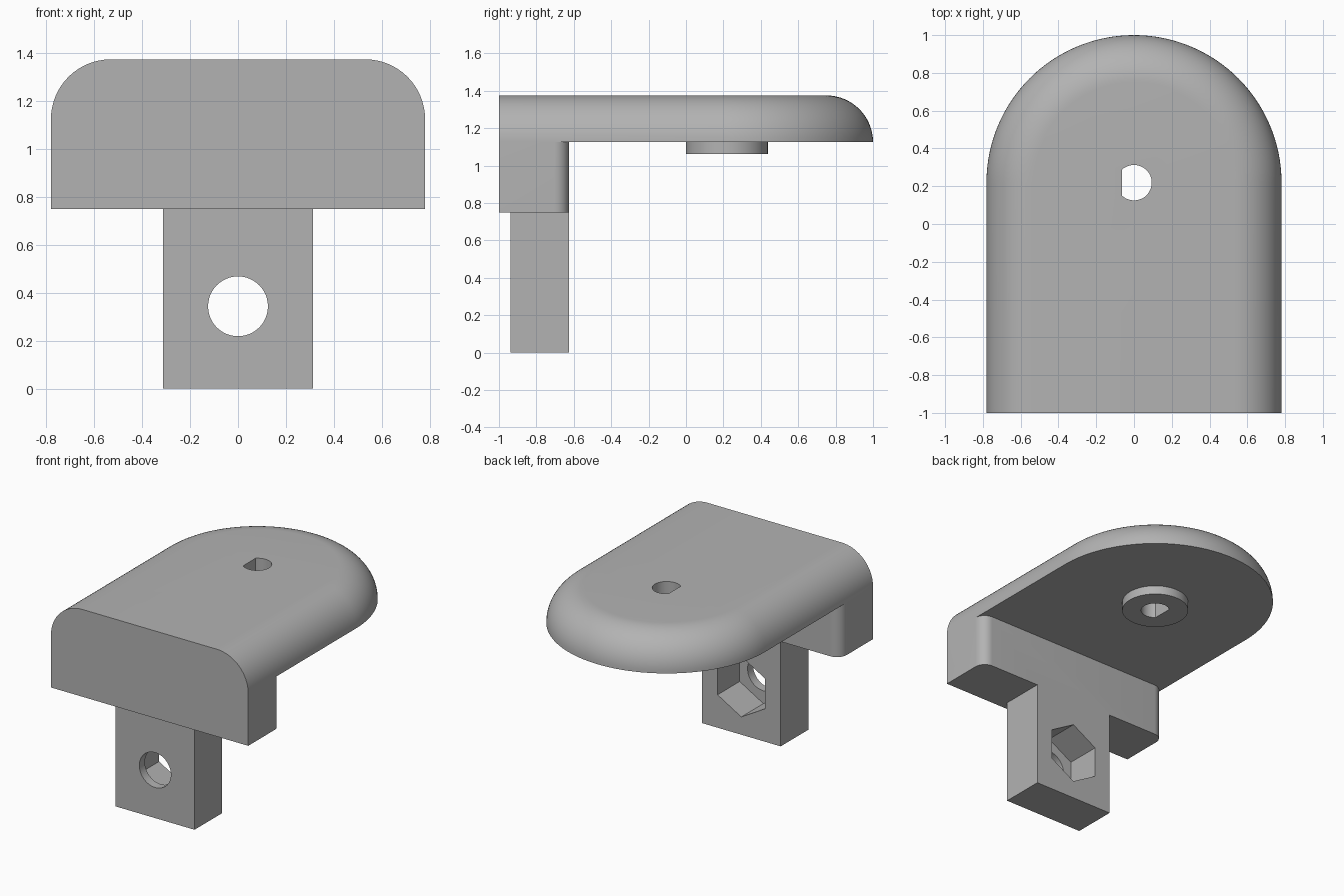
import bpy, bmesh
from math import sin, cos, pi, sqrt, radians, asin
from mathutils import Vector

old = bpy.data.objects.get("Cube")
if old:
    bpy.data.objects.remove(old, do_unlink=True)

U = 1 / 16            # design unit
HALF_W = 12.5 * U     # half width of the plate
CY = 3.5 * U          # centre of the rounded end
FRONT = -1.0
PLATE_Z, TOP_Z = 18 * U, 22 * U
BLOCK_Z, BACK = 12 * U, -10 * U
HOLE_Z = 5.5 * U

grey = bpy.data.materials.new("grey plastic")
grey.use_nodes = True
colour = (0.45, 0.45, 0.45, 1)
grey.diffuse_color = colour
grey.node_tree.nodes["Principled BSDF"].inputs["Base Color"].default_value = colour


def loft(name, rings):
    """Closed solid through a stack of equal-length rings."""
    bm = bmesh.new()
    loops = [[bm.verts.new(p) for p in ring] for ring in rings]
    n = len(loops[0])
    for a, b in zip(loops, loops[1:]):
        for i in range(n):
            j = (i + 1) % n
            bm.faces.new((a[i], a[j], b[j], b[i]))
    bm.faces.new(loops[0][::-1])
    bm.faces.new(loops[-1])
    bmesh.ops.recalc_face_normals(bm, faces=bm.faces)
    mesh = bpy.data.meshes.new(name)
    bm.to_mesh(mesh)
    bm.free()
    mesh.materials.append(grey)
    obj = bpy.data.objects.new(name, mesh)
    bpy.context.collection.objects.link(obj)
    return obj


def arc(cx, cy, r, start, end, steps):
    return [(cx + r * cos(start + (end - start) * i / steps),
             cy + r * sin(start + (end - start) * i / steps))
            for i in range(steps + 1)]


def upright(name, outline, z0, z1):
    return loft(name, [[Vector((x, y, z)) for x, y in outline] for z in (z0, z1)])


def through(name, outline, y0, y1):
    """Extrude an x-z outline along y."""
    return loft(name, [[Vector((x, y, z)) for x, z in outline] for y in (y0, y1)])


def combine(target, other, operation):
    mod = target.modifiers.new(operation, "BOOLEAN")
    mod.operation, mod.solver, mod.object = operation, "EXACT", other
    bpy.context.view_layer.objects.active = target
    bpy.ops.object.modifier_apply(modifier=mod.name)
    bpy.data.objects.remove(other, do_unlink=True)


# Top plate with a rounded end and a quarter-round upper edge
def plate_ring(angle):
    r = HALF_W - 4 * U * (1 - cos(angle))
    z = PLATE_Z + 4 * U * sin(angle)
    outline = [(r, FRONT)] + arc(0, CY, r, 0, pi, 64) + [(-r, FRONT)]
    return [Vector((x, y, z)) for x, y in outline]


bracket = loft("bracket", [plate_ring(pi / 2 * i / 16) for i in range(17)])

# Front block with rounded rear corners
R = 1.25 * U
right = arc(HALF_W - R, BACK - R, R, 0, pi / 2, 10)
outline = [(HALF_W, FRONT)] + right + [(-x, y) for x, y in right[::-1]] + [(-HALF_W, FRONT)]
block = upright("front_block", outline, BLOCK_Z, PLATE_Z)

# Hanging tab
tab = upright("mounting_tab", [(-5 * U, -15 * U), (5 * U, -15 * U), (5 * U, BACK), (-5 * U, BACK)],
              0, BLOCK_Z)

# Round boss below the plate
boss = upright("boss", arc(0, CY, 3.5 * U, 0, 2 * pi, 64)[:-1], 17 * U, PLATE_Z)
for part in (block, tab, boss):
    combine(bracket, part, "UNION")

# Bolt hole, hexagonal nut pocket and D-shaped shaft hole
bolt = through("bolt_cutter", arc(0, HOLE_Z, 2 * U, 0, 2 * pi, 48)[:-1], -1.2, -0.4)
nut = through("nut_cutter", arc(0, HOLE_Z, 6 * U / sqrt(3), pi / 6, pi / 6 + 2 * pi, 6)[:-1],
              -14 * U, -0.4)
flat = pi / 2 + asin(2 / 3)
shaft = upright("shaft_cutter", arc(0, CY, 1.5 * U, -flat, flat, 40), 0.9, 1.6)
for cutter in (bolt, nut, shaft):
    combine(bracket, cutter, "DIFFERENCE")

# Smooth curves, crisp edges
bpy.ops.object.select_all(action="DESELECT")
bracket.select_set(True)
bpy.context.view_layer.objects.active = bracket
bpy.ops.object.shade_smooth_by_angle(angle=radians(30))
